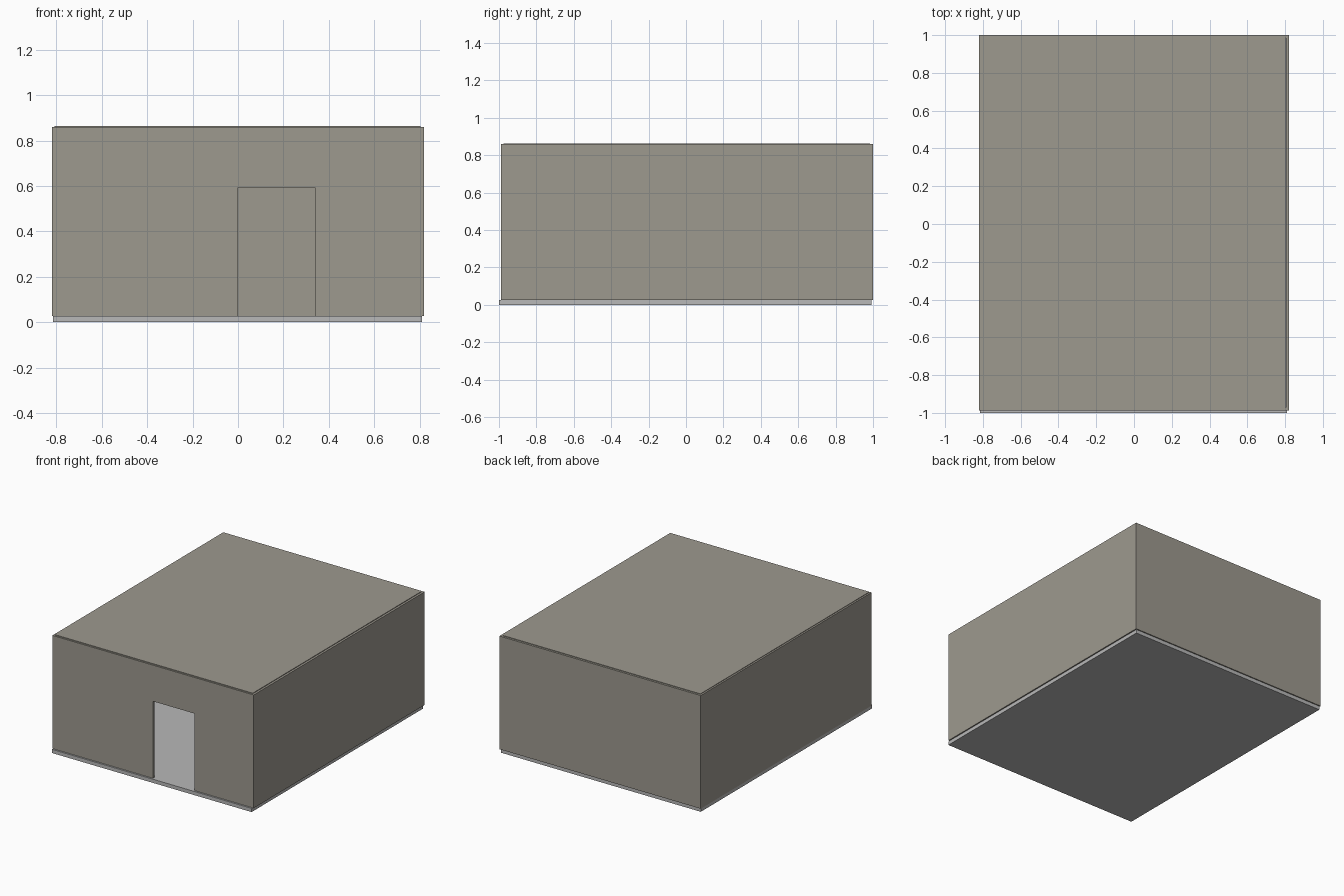
import bpy
import bmesh

if "Cube" in bpy.data.objects:
    bpy.data.objects.remove(bpy.data.objects["Cube"])


def material(name, rgb):
    m = bpy.data.materials.new(name)
    m.diffuse_color = (*rgb, 1.0)
    m.use_nodes = True
    m.node_tree.nodes["Principled BSDF"].inputs["Base Color"].default_value = m.diffuse_color
    return m


def box(name, lo, hi, mat=None):
    """Axis-aligned box between two corners."""
    bm = bmesh.new()
    bmesh.ops.create_cube(bm, size=1.0)
    for v in bm.verts:
        v.co = [(a + b) / 2 + c * (b - a) for a, b, c in zip(lo, hi, v.co)]
    mesh = bpy.data.meshes.new(name)
    bm.to_mesh(mesh)
    bm.free()
    if mat:
        mesh.materials.append(mat)
    ob = bpy.data.objects.new(name, mesh)
    bpy.context.collection.objects.link(ob)
    return ob


def cut(target, cutter):
    """Subtract the cutter, bake the result and remove the cutter."""
    mod = target.modifiers.new("cut", 'BOOLEAN')
    mod.operation = 'DIFFERENCE'
    mod.solver = 'EXACT'
    mod.object = cutter
    cutter.hide_render = True
    bpy.context.view_layer.objects.active = target
    bpy.ops.object.modifier_apply(modifier=mod.name)
    bpy.data.objects.remove(cutter)


wall_mat = material("warm grey wall", (0.34, 0.32, 0.275))
floor_mat = material("light grey floor", (0.48, 0.48, 0.48))

# floor slab
box("floor_slab", (-0.815, -1.0, 0.0), (0.811, 0.992, 0.027), floor_mat)

# hollow walls with a doorway
walls = box("walls", (-0.82, -0.988, 0.027), (0.82, 1.0, 0.86), wall_mat)
cut(walls, box("room_cutter", (-0.804, -0.972, -0.1), (0.804, 0.984, 1.0)))
cut(walls, box("door_cutter", (0.0, -1.1, -0.1), (0.338, -0.9, 0.594)))

# roof panel set between the walls, standing slightly proud
box("roof_panel", (-0.807, -0.975, 0.848), (0.803, 0.985, 0.864), wall_mat)
